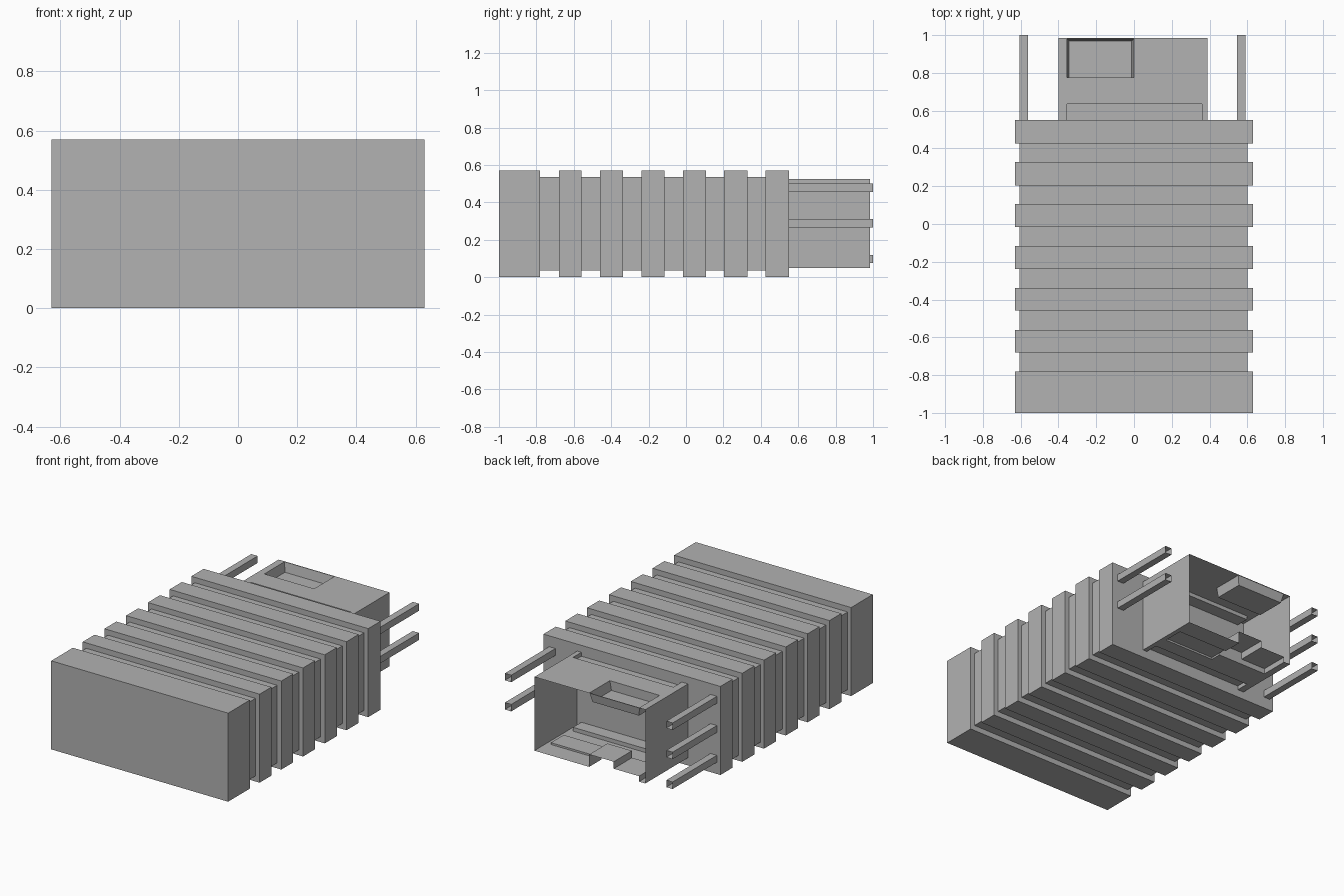
import bpy
import bmesh

cube = bpy.data.objects.get("Cube")
if cube:
    bpy.data.objects.remove(cube, do_unlink=True)

grey = bpy.data.materials.new("plain_grey")
grey.use_nodes = True
grey.diffuse_color = (0.445, 0.445, 0.445, 1)
grey.node_tree.nodes["Principled BSDF"].inputs["Base Color"].default_value = grey.diffuse_color


def quad(bm, *points):
    bm.faces.new([bm.verts.new(p) for p in points])


def finish(bm, name):
    """Weld, tidy and turn a bmesh into an object."""
    bmesh.ops.remove_doubles(bm, verts=bm.verts[:], dist=0.0005)
    bmesh.ops.dissolve_limit(bm, angle_limit=0.01, verts=bm.verts[:], edges=bm.edges[:])
    bmesh.ops.recalc_face_normals(bm, faces=bm.faces[:])
    mesh = bpy.data.meshes.new(name)
    bm.to_mesh(mesh)
    bm.free()
    mesh.materials.append(grey)
    obj = bpy.data.objects.new(name, mesh)
    bpy.context.collection.objects.link(obj)
    return obj


def loft(name, sections, capped):
    """Join rectangular sections (x0, x1, z0, z1, y) along y."""
    bm = bmesh.new()
    rings = []
    for x0, x1, z0, z1, y in sections:
        rings.append([bm.verts.new(p) for p in
                      ((x0, y, z0), (x1, y, z0), (x1, y, z1), (x0, y, z1))])
    for a, b in zip(rings, rings[1:]):
        for i in range(4):
            j = (i + 1) % 4
            bm.faces.new((a[i], a[j], b[j], b[i]))
    if capped:
        bm.faces.new(rings[0])
        bm.faces.new(rings[-1])
    return finish(bm, name)


def stepped_panel(bm, xs, ys, height):
    """Flat cells at height(x, y), joined by upright walls."""
    def level(i, j):
        return height((xs[i] + xs[i + 1]) / 2, (ys[j] + ys[j + 1]) / 2)
    for i in range(len(xs) - 1):
        for j in range(len(ys) - 1):
            x0, x1, y0, y1 = xs[i], xs[i + 1], ys[j], ys[j + 1]
            z = level(i, j)
            quad(bm, (x0, y0, z), (x1, y0, z), (x1, y1, z), (x0, y1, z))
            if i + 2 < len(xs) and level(i + 1, j) != z:
                n = level(i + 1, j)
                quad(bm, (x1, y0, z), (x1, y1, z), (x1, y1, n), (x1, y0, n))
            if j + 2 < len(ys) and level(i, j + 1) != z:
                n = level(i, j + 1)
                quad(bm, (x0, y1, z), (x1, y1, z), (x1, y1, n), (x0, y1, n))


# Ribbed body: wide ribs alternating with a narrower core
RIB = (-0.63, 0.63, 0.0, 0.57)
CORE = (-0.605, 0.6, 0.035, 0.535)
ribs = [(-1.0, -0.78)] + [(-0.68 + 0.221 * k, -0.56 + 0.222 * k) for k in range(6)]
sections = []
for k, (start, end) in enumerate(ribs):
    if k:
        sections.append((*CORE, start))
    sections += [(*RIB, start), (*RIB, end)]
    if k < len(ribs) - 1:
        sections.append((*CORE, end))
loft("ribbed_body", sections, True)

# Open socket shell with pressed-in pockets
X0, X1, Y0, Y1, LOW, HIGH = -0.4, 0.39, 0.55, 0.985, 0.05, 0.525
POCKET = 0.06


def inside(x, y, x0, x1, y0, y1):
    return x0 < x < x1 and y0 < y < y1


def press_low(x, y):
    if inside(x, y, -0.355, 0.36, Y0, 0.635):
        return LOW + 0.025
    if inside(x, y, -0.175, 0, 0.8, Y1):
        return LOW + 0.08
    if inside(x, y, -0.355, -0.175, 0.8, Y1):
        return LOW + 0.035
    if inside(x, y, 0, 0.36, 0.73, 0.86):
        return LOW + 0.012
    return LOW


def press_high(x, y):
    if inside(x, y, -0.355, 0.36, Y0, 0.635):
        return HIGH - 0.025
    if inside(x, y, -0.355, 0, 0.775, 0.98):
        return HIGH - POCKET
    return HIGH


xs = [X0, -0.355, -0.175, 0, 0.36, X1]
ys = [Y0, 0.635, 0.73, 0.775, 0.8, 0.86, 0.98, Y1]
bm = bmesh.new()
stepped_panel(bm, xs, ys, press_low)
stepped_panel(bm, xs, ys, press_high)
for x in (X0, X1):
    for a, b in zip(ys, ys[1:]):
        quad(bm, (x, a, LOW), (x, b, LOW), (x, b, HIGH), (x, a, HIGH))
# Taper the top pocket towards its floor
for v in bm.verts:
    if abs(v.co.z - (HIGH - POCKET)) < 0.001:
        if v.co.x < -0.3:
            v.co.x += 0.012
        elif v.co.x > -0.05:
            v.co.x -= 0.012
        if v.co.y > 0.9:
            v.co.y -= 0.012
finish(bm, "socket_shell")

# Open square pins: three on one side, two on the other
for side, x, heights in (("right", -0.605, (0.075, 0.267, 0.455)),
                         ("left", 0.545, (0.267, 0.455))):
    for n, z in enumerate(heights):
        rect = (x, x + 0.045, z, z + 0.045)
        loft(f"{side}_pin_{n + 1}", [(*rect, Y0), (*rect, 1.0)], False)
